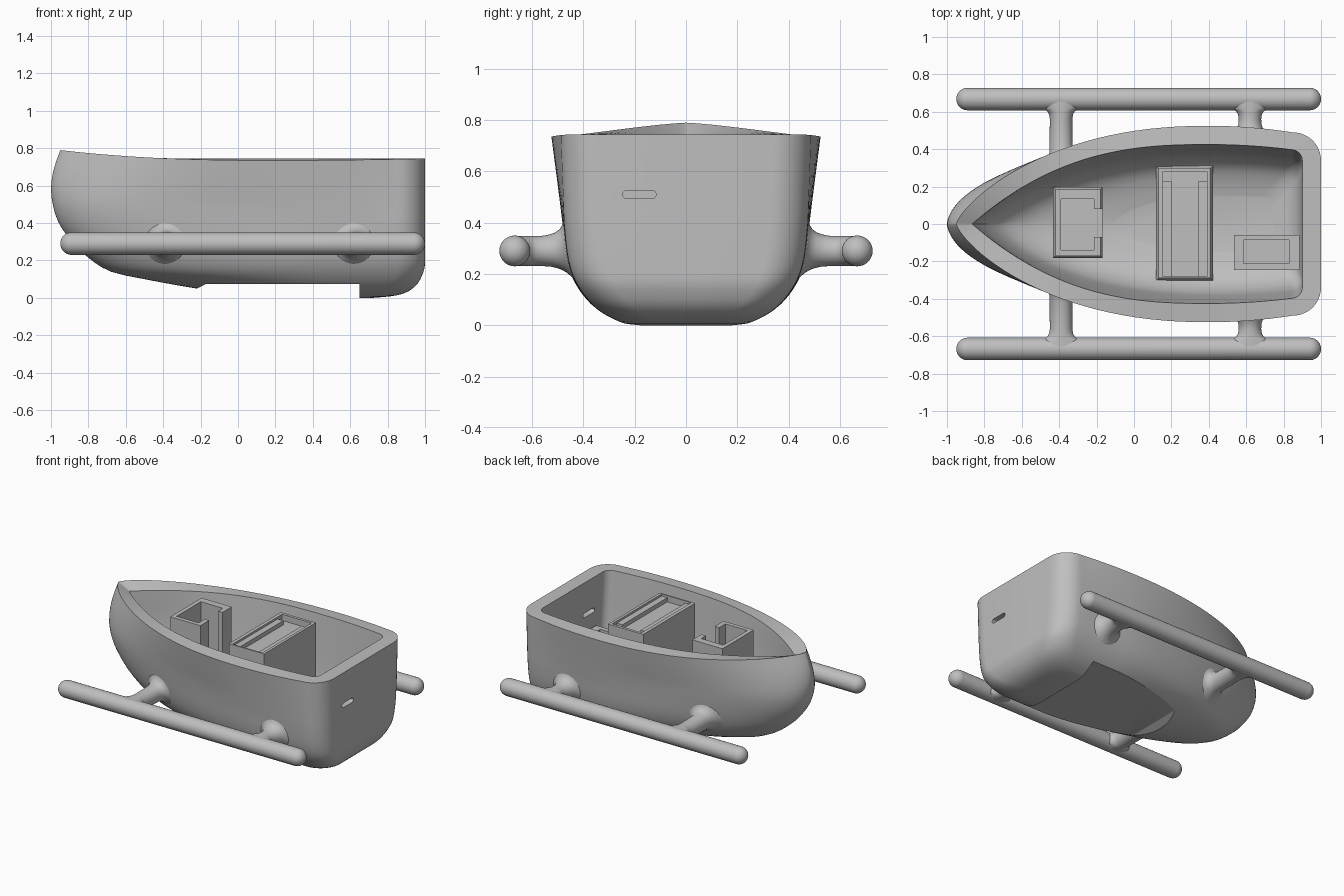
import bpy, bmesh, math
from mathutils import Matrix, Vector

cube = bpy.data.objects.get("Cube")
if cube:
    bpy.data.objects.remove(cube, do_unlink=True)

grey = bpy.data.materials.new("plain_grey")
grey.use_nodes = True
colour = (0.52, 0.52, 0.52, 1)
grey.diffuse_color = colour
grey.node_tree.nodes["Principled BSDF"].inputs["Base Color"].default_value = colour


def finish(name, bm):
    bmesh.ops.recalc_face_normals(bm, faces=bm.faces)
    mesh = bpy.data.meshes.new(name)
    bm.to_mesh(mesh)
    bm.free()
    mesh.materials.append(grey)
    ob = bpy.data.objects.new(name, mesh)
    bpy.context.collection.objects.link(ob)
    return ob


def activate(ob):
    bpy.ops.object.select_all(action='DESELECT')
    ob.select_set(True)
    bpy.context.view_layer.objects.active = ob


def smooth(ob, degrees):
    activate(ob)
    bpy.ops.object.shade_smooth_by_angle(angle=math.radians(degrees))


def cut(ob, cutter):
    cutter.hide_render = True
    activate(ob)
    mod = ob.modifiers.new("cut", 'BOOLEAN')
    mod.operation = 'DIFFERENCE'
    mod.solver = 'EXACT'
    mod.object = cutter
    bpy.ops.object.modifier_apply(modifier=mod.name)
    bpy.data.objects.remove(cutter, do_unlink=True)


def bridge(bm, rings):
    for a, b in zip(rings, rings[1:]):
        for i in range(len(a)):
            j = (i + 1) % len(a)
            bm.faces.new((a[i], a[j], b[j], b[i]))
    bm.faces.new(rings[0])
    bm.faces.new(rings[-1])


def block(name, x0, x1, y0, y1, z0, z1, skirt=None):
    # box whose foot may flare out below the skirt height
    layers = [(z0, 0), (z1, 0)]
    if skirt:
        layers = [(z0, 0.012), (skirt, 0.012), (skirt + 0.03, 0), (z1, 0)]
    bm = bmesh.new()
    bridge(bm, [[bm.verts.new(p) for p in (
        (x0 - g, y0 - g, z), (x1 + g, y0 - g, z),
        (x1 + g, y1 + g, z), (x0 - g, y1 + g, z))] for z, g in layers])
    return finish(name, bm)


def curve(pts, z):
    # smooth interpolation through (height, value) pairs
    z = min(max(z, pts[0][0]), pts[-1][0])
    i = 0
    while i < len(pts) - 2 and z > pts[i + 1][0]:
        i += 1

    def slope(k):
        a, b = pts[max(k - 1, 0)], pts[min(k + 1, len(pts) - 1)]
        return (b[1] - a[1]) / (b[0] - a[0])
    (za, va), (zb, vb) = pts[i], pts[i + 1]
    h = zb - za
    t = (z - za) / h
    s = t * t * (3 - 2 * t)
    return (va + (vb - va) * s + h * slope(i) * t * (1 - t) ** 2
            - h * slope(i + 1) * t * t * (1 - t))


# Hull shape by height: bow position, stern position, half width
TOP = 0.745
OUT_BOW = [(0, .2), (.02, 0), (.05, -.22), (.1, -.5), (.14, -.68), (.24, -.83),
           (.32, -.905), (.4, -.96), (.48, -.988), (.57, -1), (.66, -.985), (TOP, -.95)]
OUT_STERN = [(0, .72), (.01, .83), (.03, .9), (.06, .945), (.1, .975), (.18, 1), (TOP, 1)]
OUT_WIDTH = [(0, .2), (.01, .25), (.05, .33), (.1, .387), (.16, .43), (.22, .456),
             (.3, .472), (.4, .482), (TOP, .525)]
IN_BOW = [(.11, -.1), (.15, -.4), (.2, -.58), (.3, -.72), (.5, -.82), (TOP, -.865)]
IN_STERN = [(.11, .75), (.15, .84), (.2, .88), (.3, .9), (TOP, .9)]
IN_WIDTH = [(.11, .15), (.13, .22), (.17, .3), (.25, .36), (.35, .385), (TOP, .425)]


def sheer(x):
    if x < 0.2:
        return 0.735 + 0.055 * ((0.2 - x) / 1.15) ** 2.4
    return 0.735 + 0.01 * ((x - 0.2) / 0.8) ** 2


def section(z, inner):
    # bow, widest point, stern and a half breadth function at one height
    tables = (IN_BOW, IN_STERN, IN_WIDTH) if inner else (OUT_BOW, OUT_STERN, OUT_WIDTH)
    bow, stern, width = (curve(t, z) for t in tables)
    stern = min(stern, 0.9 if inner else 1)
    if inner:
        t = max(0, (z - 0.2) / (TOP - 0.2))
        p, q, mid, taper = 1.9 + 0.7 * t, 0.6 + 0.4 * t, 0.4, 0.12
    else:
        t = max(0, (z - 0.5) / (TOP - 0.5))
        p, q = 1.5 + 0.7 * t, 0.5 + 0.25 * t
        mid = 0.4 + 0.1 * max(0, 1 - z / 0.15)
        taper = 0.02 + 0.1 * max(0, (z - 0.4) / (TOP - 0.4))

    def breadth(x):
        if x < mid:
            u = min(max((x - bow) / (mid - bow), 0), 1)
            return width * (1 - (1 - u) ** p) ** q
        return width * (1 - taper * ((x - mid) / (1 - mid)) ** 2)
    return bow, mid, stern, width, breadth


def waterline(bm, z, inner):
    bow, mid, stern, width, breadth = section(z, inner)
    r = 0.06 if inner else min(0.15, 0.7 * width)
    end = stern - r
    xs = [bow + (mid - bow) * (i / 32) ** 2 for i in range(33)]
    xs += [mid + (end - mid) * i / 8 for i in range(1, 8)]
    half = [(x, breadth(x)) for x in xs]
    for i in range(11):
        a = math.pi / 2 * i / 10
        half.append((end + r * math.sin(a), breadth(end) - r + r * math.cos(a)))
    half.append((stern, 0))
    loop = half + [(x, -y) for x, y in half[-2:0:-1]]
    lift = 0 if inner else (z / TOP) ** 4
    return [bm.verts.new((x, y, z + (sheer(x) - TOP) * lift)) for x, y in loop]


# Hull: outer skin up to the rim, then inner skin down to the floor
bm = bmesh.new()
rings = [waterline(bm, TOP * (i / 30) ** 2, False) for i in range(31)]
rings += [waterline(bm, 0.11 + (TOP - 0.11) * (1 - i / 24) ** 2, True) for i in range(25)]
bridge(bm, rings)
hull = finish("hull", bm)

# Flat recess under the keel with a sloped front
bm = bmesh.new()
profile = [(-.36, -.02), (-.17, .075), (.65, .075), (.65, -.02)]
bridge(bm, [[bm.verts.new((x, y, z)) for x, z in profile] for y in (-.6, .6)])
cut(hull, finish("keel_cutter", bm))

# Rounded slot through the stern
bm = bmesh.new()
bmesh.ops.create_cone(bm, cap_ends=True, segments=24, radius1=.016, radius2=.016, depth=.3,
                      matrix=Matrix.Rotation(math.pi / 24, 4, 'Z'))
for v in bm.verts:
    v.co.y += math.copysign(0.049, v.co.y)
    v.co = Vector((0.96 + v.co.z, -0.182 + v.co.y, 0.51 + v.co.x))
cut(hull, finish("slot_cutter", bm))
smooth(hull, 22)

# Forward seat: open-backed three sided box
seat = block("forward_seat", -.42, -.18, -.17, .185, .17, TOP, 0.27)
cut(seat, block("seat_cutter", -.39, -.215, -.14, .135, .22, .9))
cut(seat, block("seat_cutter", -.25, -.1, -.07, .08, .22, .9))

# Middle bench with ledges and a sunken centre
bench = block("middle_bench", .13, .41, -.29, .3, .1, TOP, 0.18)
cut(bench, block("bench_cutter", .155, .39, -.28, .28, .73, .9))
cut(bench, block("bench_cutter", .2, .345, -.28, .28, .7, .9))
cut(bench, block("bench_cutter", .155, .39, .23, .28, .7, .9))

# Low stern box with a pocket
locker = block("stern_box", .535, .885, -.245, -.06, .1, .4)
cut(locker, block("locker_cutter", .585, .83, -.21, -.085, .2, .6))


def float_tube(name, side):
    # round-ended tube
    cap = [(-0.915 - 0.06 * math.cos(a), 0.06 * math.sin(a))
           for a in (math.pi / 2 * i / 16 for i in range(1, 17))]
    stations = cap + [(-x, r) for x, r in reversed(cap)]
    bm = bmesh.new()
    bridge(bm, [[bm.verts.new((0.025 + x, side * 0.668 + r * math.cos(math.tau * i / 32),
                               0.29 + r * math.sin(math.tau * i / 32))) for i in range(32)]
                for x, r in stations])
    smooth(finish(name, bm), 35)


def strut(name, x, side):
    # fillet that follows the hull side: distance from hull, radius
    foot = [(-.03, .125), (-.002, .112), (.005, .098), (.016, .084), (.035, .071), (.065, .062)]
    # rod and saddle into the float: y, x radius
    rod = [(.56, .06), (.585, .064), (.6, .072), (.61, .085), (.62, .1), (.665, .115)]
    bm = bmesh.new()
    rings = []
    for k, (d, rx) in enumerate(foot + rod):
        rz = rx if k < len(foot) else 0.059
        ring = []
        for i in range(32):
            a = math.tau * i / 32
            px, pz = x + rx * math.cos(a), 0.29 + rz * math.sin(a)
            y = section(pz, False)[-1](px) + d if k < len(foot) else d
            ring.append(bm.verts.new((px, side * y, pz)))
        rings.append(ring)
    bridge(bm, rings)
    smooth(finish(name, bm), 40)


# Outrigger on each side
for label, side in (("left", 1), ("right", -1)):
    float_tube(label + "_float", side)
    strut(label + "_front_strut", -0.39, side)
    strut(label + "_rear_strut", 0.62, side)
